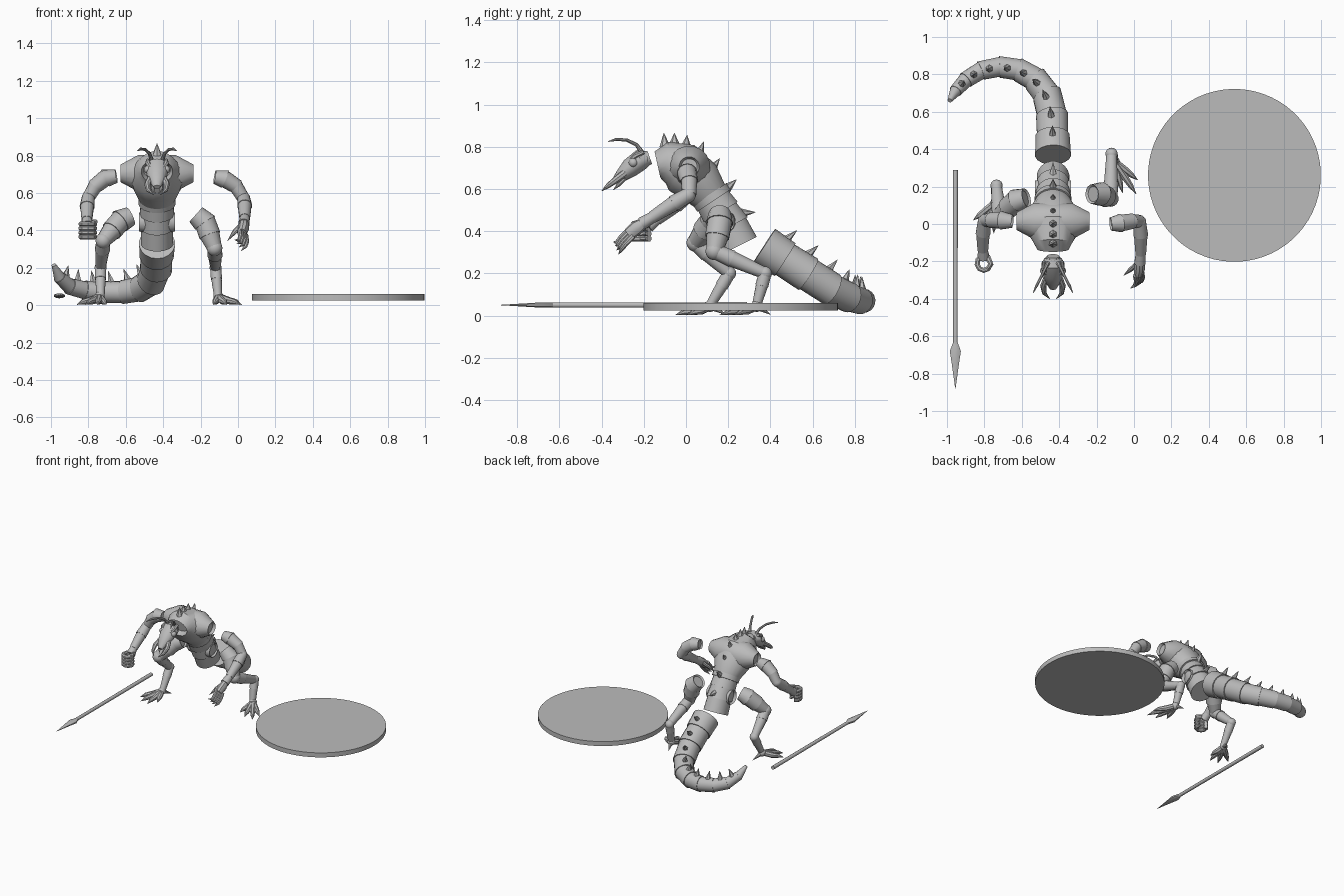
import bpy
import bmesh
import math
from mathutils import Vector

default_cube = bpy.data.objects.get("Cube")
if default_cube:
    bpy.data.objects.remove(default_cube, do_unlink=True)

# One grey for every part
grey = bpy.data.materials.new("plain grey")
grey.use_nodes = True
grey.diffuse_color = (0.5, 0.5, 0.5, 1)
grey.node_tree.nodes["Principled BSDF"].inputs["Base Color"].default_value = (0.5, 0.5, 0.5, 1)

UP = Vector((0, 0, 1))
BODY_X = -0.433


def finish(name, bm):
    """Turn a bmesh into a smooth shaded object with sharp edges kept."""
    mesh = bpy.data.meshes.new(name)
    bm.to_mesh(mesh)
    bm.free()
    mesh.materials.append(grey)
    part = bpy.data.objects.new(name, mesh)
    bpy.context.collection.objects.link(part)
    bpy.ops.object.select_all(action="DESELECT")
    part.select_set(True)
    bpy.context.view_layer.objects.active = part
    bpy.ops.object.shade_smooth_by_angle(angle=math.radians(35))
    return part


def tube(name, path, radii, sides=12, plated=False, cups=(), depth=0.02):
    """Sweep an ellipse along a path; plated adds a step at each joint,
    cups lists the ends (0 start, 1 finish) that get a sunken socket."""
    points = [Vector(p) for p in path]
    sizes = [r if isinstance(r, tuple) else (r, r) for r in radii]
    last = len(points) - 1
    bm = bmesh.new()
    rings = []
    side = None
    for i, point in enumerate(points):
        ahead = (points[min(i + 1, last)] - point).normalized()
        behind = (point - points[max(i - 1, 0)]).normalized()
        along = (ahead + behind).normalized()
        if side is None:
            hint = UP if abs(along.z) < 0.95 else Vector((0, -1, 0))
            side = along.cross(hint)
        side = (side - along * side.dot(along)).normalized()
        normal = side.cross(along)
        scales = (1, 0.92) if plated and 0 < i < last else (1,)
        for scale in scales:
            ring = []
            for k in range(sides):
                a = math.tau * (k + 0.5) / sides
                offset = side * math.cos(a) * sizes[i][0] + normal * math.sin(a) * sizes[i][1]
                ring.append(bm.verts.new(point + offset * scale))
            rings.append(ring)
    for low, high in zip(rings, rings[1:]):
        for k in range(sides):
            n = (k + 1) % sides
            bm.faces.new((low[k], low[n], high[n], high[k]))
    caps = [bm.faces.new(rings[0]), bm.faces.new(rings[-1])]
    bmesh.ops.recalc_face_normals(bm, faces=bm.faces)
    for end in cups:
        rim = min(sizes[-end]) * 0.2
        bmesh.ops.inset_region(bm, faces=[caps[end]], thickness=rim)
        bmesh.ops.translate(bm, verts=caps[end].verts, vec=caps[end].normal * -depth)
    return finish(name, bm)


def ball(name, centre, radius):
    bm = bmesh.new()
    bmesh.ops.create_uvsphere(bm, u_segments=14, v_segments=8, radius=radius)
    bmesh.ops.translate(bm, verts=bm.verts, vec=centre)
    return finish(name, bm)


def middle(y, z, side=0):
    """Point relative to the creature's plane of symmetry."""
    return (BODY_X + side, y, z)


def spike(name, base, tip, radius=0.022):
    tube(name, [base, tip], [radius, 0.001], sides=6)


# Display base
tube("round_base", [(0.537, 0.26, 0.025), (0.537, 0.26, 0.06)], [0.462, 0.462], sides=64)

# Spear
SPEAR_X = -0.955
tube("spear_shaft", [(SPEAR_X, 0.29, 0.05), (SPEAR_X, -0.66, 0.05)], [0.014, 0.012])
tube("spear_head", [(SPEAR_X, y, 0.05) for y in (-0.63, -0.68, -0.74, -0.88)],
     [0.012, (0.032, 0.014), (0.022, 0.01), 0.001], sides=8)

# Chest with neck socket
tube("chest", [middle(-0.135, 0.715), middle(-0.09, 0.725), middle(-0.02, 0.7),
               middle(0.06, 0.635), middle(0.115, 0.565)],
     [(0.085, 0.065), (0.11, 0.1), (0.15, 0.125), (0.13, 0.115), (0.095, 0.09)],
     sides=20, cups=(0,), depth=0.04)
# Shoulder yoke with arm sockets at both ends
tube("shoulder_yoke", [middle(0.015, 0.705, x) for x in (-0.195, -0.18, -0.1, 0.1, 0.18, 0.195)],
     [0.048, 0.056, 0.1, 0.1, 0.056, 0.048], sides=16, cups=(0, 1))
# Waist belt and abdomen
tube("waist_belt", [middle(0.112, 0.575), middle(0.132, 0.545)],
     [(0.1, 0.096), (0.1, 0.096)], sides=20)
tube("abdomen", [middle(0.12, 0.56), middle(0.165, 0.49), middle(0.205, 0.42), middle(0.25, 0.33)],
     [(0.088, 0.085), (0.092, 0.095), (0.092, 0.1), (0.088, 0.097)],
     sides=20, plated=True)
for s in (-1, 1):
    tube("hip_socket", [middle(0.18, 0.445, s * 0.05), middle(0.18, 0.445, s * 0.097)],
         [0.06, 0.052], sides=16, cups=(1,))

# Back spikes
for base, tip in [((-0.1, 0.8), (-0.105, 0.865)), ((-0.055, 0.81), (-0.055, 0.865)),
                  ((0, 0.8), (0.005, 0.855)), ((0.06, 0.76), (0.085, 0.825)),
                  ((0.12, 0.69), (0.16, 0.745)), ((0.19, 0.6), (0.24, 0.645)),
                  ((0.25, 0.485), (0.33, 0.49))]:
    spike("back_spike", middle(*base), middle(*tip), 0.026)

# Tail, curling round to one side
tail_path = [(-0.433, 0.37, 0.33), (-0.435, 0.47, 0.265), (-0.438, 0.58, 0.195),
             (-0.465, 0.69, 0.125), (-0.53, 0.775, 0.085), (-0.62, 0.825, 0.07),
             (-0.72, 0.84, 0.07), (-0.82, 0.82, 0.08), (-0.9, 0.77, 0.1),
             (-0.955, 0.71, 0.15), (-0.985, 0.66, 0.215)]
tail_radii = [0.097, 0.092, 0.087, 0.08, 0.072, 0.064, 0.058, 0.052, 0.045, 0.034, 0.012]
tube("tail", tail_path, tail_radii, sides=18, plated=True)
for i in range(1, len(tail_path) - 1):
    here, after = Vector(tail_path[i]), Vector(tail_path[i + 1])
    before = Vector(tail_path[i - 1])
    along = (after - before).normalized()
    out = (UP - along * along.z).normalized()
    seat = here.lerp(before, 0.4)
    spike("tail_spike", seat + out * tail_radii[i] * 0.85,
          seat + out * (tail_radii[i] + 0.055) + along * 0.02)

# Head with eyes, brows, mandibles and feelers
tube("head", [middle(-0.182, 0.745), middle(-0.215, 0.738), middle(-0.265, 0.7),
              middle(-0.31, 0.66), middle(-0.345, 0.632)],
     [(0.045, 0.035), (0.064, 0.05), (0.056, 0.046), (0.04, 0.03), (0.018, 0.012)], sides=14)
tube("neck_plug", [middle(-0.172, 0.75), middle(-0.2, 0.74)], [0.034, 0.04])
for s in (-1, 1):
    ball("eye", middle(-0.25, 0.725, s * 0.048), 0.022)
    tube("brow", [middle(-0.2, 0.775, s * 0.05), middle(-0.24, 0.757, s * 0.048),
                  middle(-0.285, 0.715, s * 0.025)], [0.01, 0.015, 0.005], sides=8)
    tube("mandible", [middle(-0.29, 0.675, s * 0.036), middle(-0.33, 0.645, s * 0.052),
                      middle(-0.37, 0.615, s * 0.046), middle(-0.4, 0.59, s * 0.018)],
         [0.018, 0.017, 0.012, 0.001], sides=8)
    tube("mouth_feeler", [middle(-0.29, 0.655, s * 0.02), middle(-0.32, 0.62, s * 0.022),
                          middle(-0.345, 0.595, s * 0.008)], [0.014, 0.01, 0.001], sides=8)
    tube("antenna", [middle(-0.21, 0.775, s * 0.028), middle(-0.235, 0.81, s * 0.04),
                     middle(-0.28, 0.832, s * 0.062), middle(-0.33, 0.835, s * 0.088),
                     middle(-0.368, 0.825, s * 0.106)],
         [0.012, 0.009, 0.008, 0.008, 0.002], sides=8)


def limb(name, joints, radii):
    """Chain of plated segments with a rounded joint at each inner bend."""
    tube(name, joints, radii, sides=14, plated=True, cups=(0,), depth=0.01)


# Right arm and gripping fist
limb("right_upper_arm", [(-0.65, 0.015, 0.69), (-0.71, 0.02, 0.68), (-0.765, 0.02, 0.635),
                         (-0.8, 0.02, 0.575)], [0.036, 0.05, 0.042, 0.034])
ball("right_elbow", (-0.8, 0.015, 0.575), 0.036)
limb("right_forearm", [(-0.8, 0.02, 0.58), (-0.807, -0.05, 0.525), (-0.808, -0.14, 0.455),
                       (-0.805, -0.18, 0.425)], [0.034, 0.04, 0.029, 0.033])
for k in range(4):
    turns = [math.radians(a) for a in range(-250, 70, 40)]
    tube("right_curled_finger",
         [(-0.803 + 0.036 * math.cos(a), -0.21 + 0.038 * math.sin(a), 0.365 + 0.023 * k)
          for a in turns], [0.015] * 7 + [0.009], sides=8)
tube("right_thumb", [(-0.785, -0.175, 0.43), (-0.765, -0.215, 0.445), (-0.79, -0.25, 0.44)],
     [0.018, 0.015, 0.007], sides=8)

# Left arm and open clawed hand
limb("left_upper_arm", [(-0.125, 0.0, 0.685), (-0.07, 0.005, 0.675), (-0.01, 0.015, 0.635),
                        (0.03, 0.015, 0.57)], [0.036, 0.05, 0.042, 0.034])
ball("left_elbow", (0.03, 0.01, 0.57), 0.036)
limb("left_forearm", [(0.03, 0.015, 0.575), (0.036, -0.06, 0.53), (0.036, -0.16, 0.465),
                      (0.032, -0.21, 0.435)], [0.034, 0.04, 0.029, 0.031])
tube("left_palm", [(0.032, -0.2, 0.44), (0.03, -0.235, 0.415), (0.022, -0.27, 0.385)],
     [0.026, (0.03, 0.034), (0.024, 0.03)], sides=10)
for k in range(4):
    root = Vector((0.042 - 0.012 * k, -0.25 - 0.008 * k, 0.375 + 0.01 * k))
    tube("left_finger", [root, root + Vector((0.006, -0.035, -0.035)),
                         root + Vector((-0.002, -0.055, -0.06)),
                         root + Vector((-0.025, -0.07, -0.085 + 0.01 * k))],
         [0.013, 0.012, 0.011, 0.001], sides=8)
tube("left_thumb", [(0.01, -0.22, 0.42), (-0.02, -0.245, 0.39), (-0.055, -0.275, 0.345)],
     [0.015, 0.013, 0.001], sides=8)


def foot(side_name, ankle, tips, heel):
    """Long clawed toes fanning forward and a short spur behind."""
    ankle = Vector(ankle)
    ball(side_name + "_ankle", ankle, 0.028)
    for x, y in tips:
        tip = Vector((x, y, 0.003))
        knuckle = ankle.lerp(tip, 0.45)
        knuckle.z = 0.024
        claw = ankle.lerp(tip, 0.75)
        claw.z = 0.017
        tube(side_name + "_toe", [ankle, knuckle, claw, tip],
             [0.02, 0.02, 0.015, 0.001], sides=8)
    tube(side_name + "_heel_spur", [ankle, heel], [0.02, 0.001], sides=8)


def leg(side_name, hip, thigh, knee, hock, ankle):
    """Thigh, backswept shank and upright instep."""
    hip, thigh, knee, hock, ankle = map(Vector, (hip, thigh, knee, hock, ankle))
    limb(side_name + "_thigh", [hip, thigh, thigh.lerp(knee, 0.5), knee],
         [0.052, 0.064, 0.058, 0.04])
    ball(side_name + "_knee", knee, 0.043)
    limb(side_name + "_shank", [knee, knee.lerp(hock, 0.35), hock], [0.036, 0.041, 0.028])
    ball(side_name + "_hock", hock, 0.033)
    limb(side_name + "_instep", [hock, hock.lerp(ankle, 0.4), ankle], [0.03, 0.031, 0.022])


# Legs and feet
leg("right", (-0.575, 0.14, 0.475), (-0.63, 0.125, 0.45), (-0.72, 0.045, 0.345),
    (-0.735, 0.205, 0.2), (-0.735, 0.115, 0.05))
foot("right", (-0.74, 0.115, 0.045), [(-0.86, 0.02), (-0.815, -0.04), (-0.75, -0.05),
     (-0.705, 0.01)], (-0.71, 0.19, 0.005))
leg("left", (-0.225, 0.16, 0.485), (-0.175, 0.16, 0.44), (-0.125, 0.135, 0.305),
    (-0.12, 0.375, 0.2), (-0.107, 0.335, 0.05))
foot("left", (-0.105, 0.335, 0.045), [(0.02, 0.235), (0.012, 0.16), (-0.06, 0.165),
     (-0.13, 0.21)], (-0.13, 0.4, 0.005))
